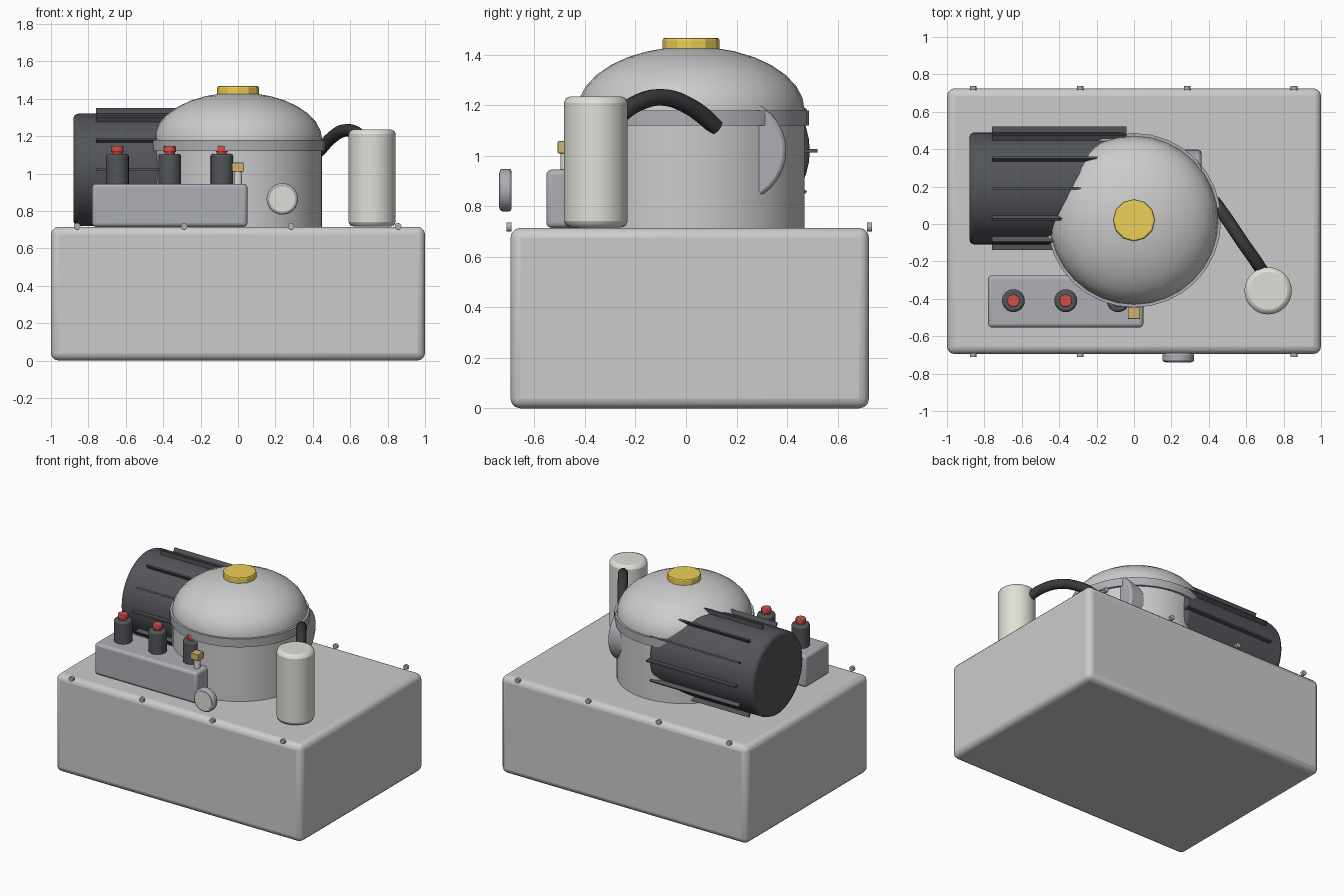
import bpy, bmesh
from math import pi, cos, sin, radians
from mathutils import Matrix, Vector

if "Cube" in bpy.data.objects:
    bpy.data.objects.remove(bpy.data.objects["Cube"])


def material(name, r, g, b):
    m = bpy.data.materials.new(name)
    m.diffuse_color = (r, g, b, 1)
    m.use_nodes = True
    m.node_tree.nodes["Principled BSDF"].inputs["Base Color"].default_value = m.diffuse_color
    return m


DARK = material("dark_paint", .085, .09, .10)
BLACK = material("black_rubber", .04, .04, .045)
STEEL = material("grey_steel", .42, .43, .46)
CREAM = material("pale_enamel", .74, .74, .68)
BRASS = material("brass", .62, .45, .16)
YELLOW = material("yellow_cap", .85, .62, .10)
RED = material("red_knob", .65, .08, .06)
AXES = {"x": Matrix.Rotation(pi / 2, 4, "Y"), "y": Matrix.Rotation(pi / 2, 4, "X"), "z": Matrix()}


def finish(name, bm, mat=None, bevel=0, smooth=True, segments=3):
    bmesh.ops.recalc_face_normals(bm, faces=bm.faces)
    me = bpy.data.meshes.new(name)
    bm.to_mesh(me)
    bm.free()
    ob = bpy.data.objects.new(name, me)
    bpy.context.collection.objects.link(ob)
    if mat:
        me.materials.append(mat)
    if bevel:
        mod = ob.modifiers.new("edge_bevel", "BEVEL")
        mod.width, mod.segments, mod.limit_method = bevel, segments, "ANGLE"
    if smooth:
        bpy.ops.object.select_all(action="DESELECT")
        ob.select_set(True)
        bpy.context.view_layer.objects.active = ob
        bpy.ops.object.shade_smooth_by_angle(angle=radians(35))
    return ob


def box(name, lo, hi, mat=None, bevel=0):
    bm = bmesh.new()
    bmesh.ops.create_cube(bm, size=1)
    lo, hi = Vector(lo), Vector(hi)
    bmesh.ops.scale(bm, vec=hi - lo, verts=bm.verts)
    bmesh.ops.translate(bm, vec=(lo + hi) / 2, verts=bm.verts)
    return finish(name, bm, mat, bevel)


def cyl(name, centre, r, length, axis="z", mat=None, bevel=0, sides=32, smooth=True):
    bm = bmesh.new()
    bmesh.ops.create_cone(bm, cap_ends=True, segments=sides, radius1=r, radius2=r, depth=length,
                          matrix=Matrix.Translation(centre) @ AXES[axis])
    return finish(name, bm, mat, bevel, smooth, 2)


# oil tank
box("tank", (-1, -.695, 0), (1, .725, .715), None, .04)

# bolts along the front and back edges of the lid
for i in range(4):
    for side, y in (("front", -.70), ("back", .727)):
        cyl(f"bolt_{side}_{i}", (-.86 + .572 * i, y, .718), .018, .02, "y", STEEL, sides=12)

# pump drum, flange and domed lid
DY = .02
cyl("pump_drum", (0, DY, .91), .45, .44, sides=48)
cyl("drum_flange", (0, DY, 1.15), .466, .06, mat=STEEL, sides=32)
bm = bmesh.new()
profile = [(.45, 1.14), (.45, 1.18)]
profile += [(.45 * cos(a * pi / 16), 1.18 + .253 * sin(a * pi / 16)) for a in range(1, 9)]
verts = [bm.verts.new((max(r, 0), DY, z)) for r, z in profile]
edges = [bm.edges.new(p) for p in zip(verts, verts[1:])]
bmesh.ops.spin(bm, geom=verts + edges, cent=(0, DY, 0), axis=(0, 0, 1), angle=2 * pi, steps=32)
bmesh.ops.remove_doubles(bm, verts=bm.verts, dist=.0005)
finish("dome_lid", bm)
cyl("filler_cap", (0, DY, 1.44), .113, .054, mat=YELLOW, bevel=.01, sides=12, smooth=False)

# motor lying along x, passing into the drum, with twelve cooling fins
MY, MZ = .19, 1.02
cyl("motor_body", (-.46, MY, MZ), .30, .84, "x", DARK, .025, 40)
cyl("motor_end_plate", (.26, MY, MZ), .207, .20, "x", STEEL, .015)
for i in range(12):
    bm = bmesh.new()
    bmesh.ops.create_cube(bm, size=1)
    bmesh.ops.scale(bm, vec=(.72, .05, .012), verts=bm.verts)
    bmesh.ops.translate(bm, vec=(-.40, .305, 0), verts=bm.verts)
    bmesh.ops.rotate(bm, cent=(0, 0, 0), matrix=Matrix.Rotation(i * pi / 6, 3, "X"), verts=bm.verts)
    bmesh.ops.translate(bm, vec=(0, MY, MZ), verts=bm.verts)
    finish(f"motor_fin_{i}", bm, DARK, smooth=False)

# valve block with three valves and red knobs
box("valve_block", (-.78, -.553, .715), (.05, -.275, .945), STEEL, .02)
for i in range(3):
    x = -.645 + .28 * i
    cyl(f"valve_{i}", (x, -.41, 1.02), .061, .17, mat=DARK, bevel=.012, sides=24)
    cyl(f"valve_knob_base_{i}", (x, -.41, 1.112), .028, .03, mat=RED, sides=16)
    cyl(f"valve_knob_{i}", (x, -.41, 1.13), .034, .032, mat=RED, bevel=.005, sides=12)

# brass fitting on a stem
cyl("fitting_stem", (0, -.475, .975), .022, .09, mat=CREAM, sides=16)
box("brass_fitting", (-.032, -.508, 1.01), (.032, -.445, 1.058), BRASS, .004)

# pressure gauge
cyl("gauge_case", (.237, -.714, .864), .084, .047, "y", STEEL, .01)
cyl("gauge_face", (.237, -.738, .864), .068, .006, "y", CREAM)

# accumulator bottle
cyl("accumulator", (.717, -.357, .976), .126, .518, mat=CREAM, bevel=.025, sides=40)

# hose from the accumulator to the drum
curve = bpy.data.curves.new("hose_path", "CURVE")
curve.dimensions = "3D"
curve.bevel_depth, curve.bevel_resolution, curve.resolution_u = .034, 3, 8
curve.use_fill_caps = True
path = [(.71, -.29, 1.14), (.645, -.19, 1.21), (.575, -.09, 1.231), (.505, .015, 1.195), (.43, .12, 1.115)]
spline = curve.splines.new("BEZIER")
spline.bezier_points.add(len(path) - 1)
for p, co in zip(spline.bezier_points, path):
    p.co = co
    p.handle_left_type = p.handle_right_type = "AUTO"
curve.materials.append(BLACK)
bpy.context.collection.objects.link(bpy.data.objects.new("hose", curve))
